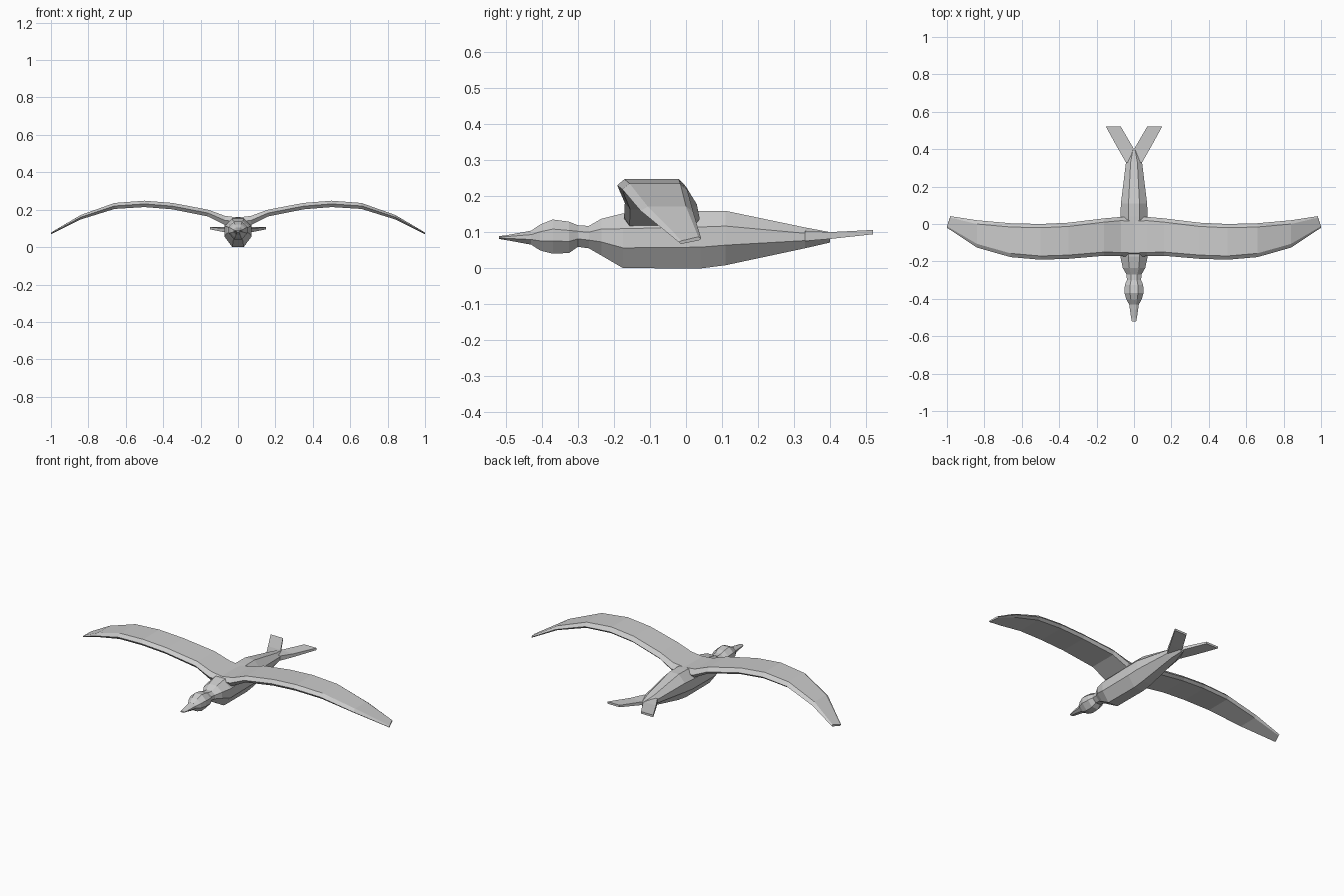
import bpy, bmesh

if "Cube" in bpy.data.objects:
    bpy.data.objects.remove(bpy.data.objects["Cube"])


def loft(name, rings, cap_start=True, cap_end=True, mirror=False):
    """Skin a list of equal-sized point rings with flat faces."""
    bm = bmesh.new()
    loops = [[bm.verts.new(p) for p in ring] for ring in rings]
    n = len(loops[0])
    for a, b in zip(loops, loops[1:]):
        for i in range(n):
            j = (i + 1) % n
            bm.faces.new((a[i], a[j], b[j], b[i]))
    if cap_start:
        bm.faces.new(loops[0][::-1])
    if cap_end:
        bm.faces.new(loops[-1])
    bmesh.ops.recalc_face_normals(bm, faces=bm.faces)
    mesh = bpy.data.meshes.new(name)
    bm.to_mesh(mesh)
    bm.free()
    obj = bpy.data.objects.new(name, mesh)
    bpy.context.collection.objects.link(obj)
    if mirror:
        mod = obj.modifiers.new("mirror", "MIRROR")
        mod.use_clip = True
    return obj


def octagon(y, w, bottom, top):
    """Eight-sided body section with flat top, bottom and sides."""
    h = top - bottom
    lo, hi = bottom + 0.37 * h, bottom + 0.72 * h
    c = w * 0.42
    return [(c, y, bottom), (w, y, lo), (w, y, hi), (c, y, top),
            (-c, y, top), (-w, y, hi), (-w, y, lo), (-c, y, bottom)]


# Body, from neck to tail root: y, half width, bottom, top
body = [(-0.30, 0.038, 0.060, 0.120), (-0.27, 0.040, 0.056, 0.118),
        (-0.235, 0.060, 0.036, 0.138), (-0.175, 0.073, 0.001, 0.153),
        (0.04, 0.073, 0.0, 0.160), (0.11, 0.070, 0.009, 0.160),
        (0.33, 0.043, 0.056, 0.114), (0.40, 0.012, 0.072, 0.101)]
loft("body", [octagon(*s) for s in body], cap_start=False)

# Head
head = [(-0.43, 0.026, 0.066, 0.105), (-0.405, 0.040, 0.050, 0.122),
        (-0.37, 0.051, 0.041, 0.136), (-0.325, 0.049, 0.043, 0.130),
        (-0.30, 0.038, 0.060, 0.120)]
loft("head", [octagon(*s) for s in head], cap_start=False, cap_end=False)

# Beak
beak = [(-0.52, 0.012, 0.082, 0.090), (-0.50, 0.016, 0.079, 0.092),
        (-0.43, 0.026, 0.066, 0.105)]
loft("beak", [octagon(*s) for s in beak], cap_end=False)


def wing_section(x, front, back, top, t):
    """Thin cambered section: bevelled leading and trailing edges."""
    return [(x, front, top - 0.5 * t), (x, front + 0.02, top),
            (x, back - 0.02, top), (x, back, top - 0.6 * t),
            (x, back - 0.015, top - t), (x, front + 0.015, top - t)]


# Wings: x, leading y, trailing y, top z, thickness
wing = [(0.0, -0.175, 0.035, 0.158, 0.045), (0.07, -0.172, 0.038, 0.167, 0.048),
        (0.16, -0.170, 0.030, 0.200, 0.036), (0.35, -0.186, 0.007, 0.236, 0.034),
        (0.50, -0.191, 0.0, 0.248, 0.034), (0.66, -0.177, 0.004, 0.236, 0.032),
        (0.84, -0.126, 0.020, 0.172, 0.024)]
rings = [wing_section(*s) for s in wing]
# Slanted wing tip
rings.append([(1.0, -0.020, 0.073), (1.0, -0.012, 0.077), (0.983, 0.034, 0.088),
              (0.982, 0.042, 0.083), (0.982, 0.036, 0.078), (1.0, -0.014, 0.068)])
loft("wings", rings, cap_start=False, mirror=True)


def plate(y, x0, x1, bottom, top):
    return [(x0, y, bottom), (x1, y, bottom), (x1, y, top), (x0, y, top)]


# Forked tail
tail = [(0.33, 0.0, 0.044, 0.076, 0.104), (0.40, 0.0, 0.084, 0.082, 0.101),
        (0.52, 0.07, 0.150, 0.095, 0.107)]
loft("forked_tail", [plate(*s) for s in tail], cap_start=False, mirror=True)
